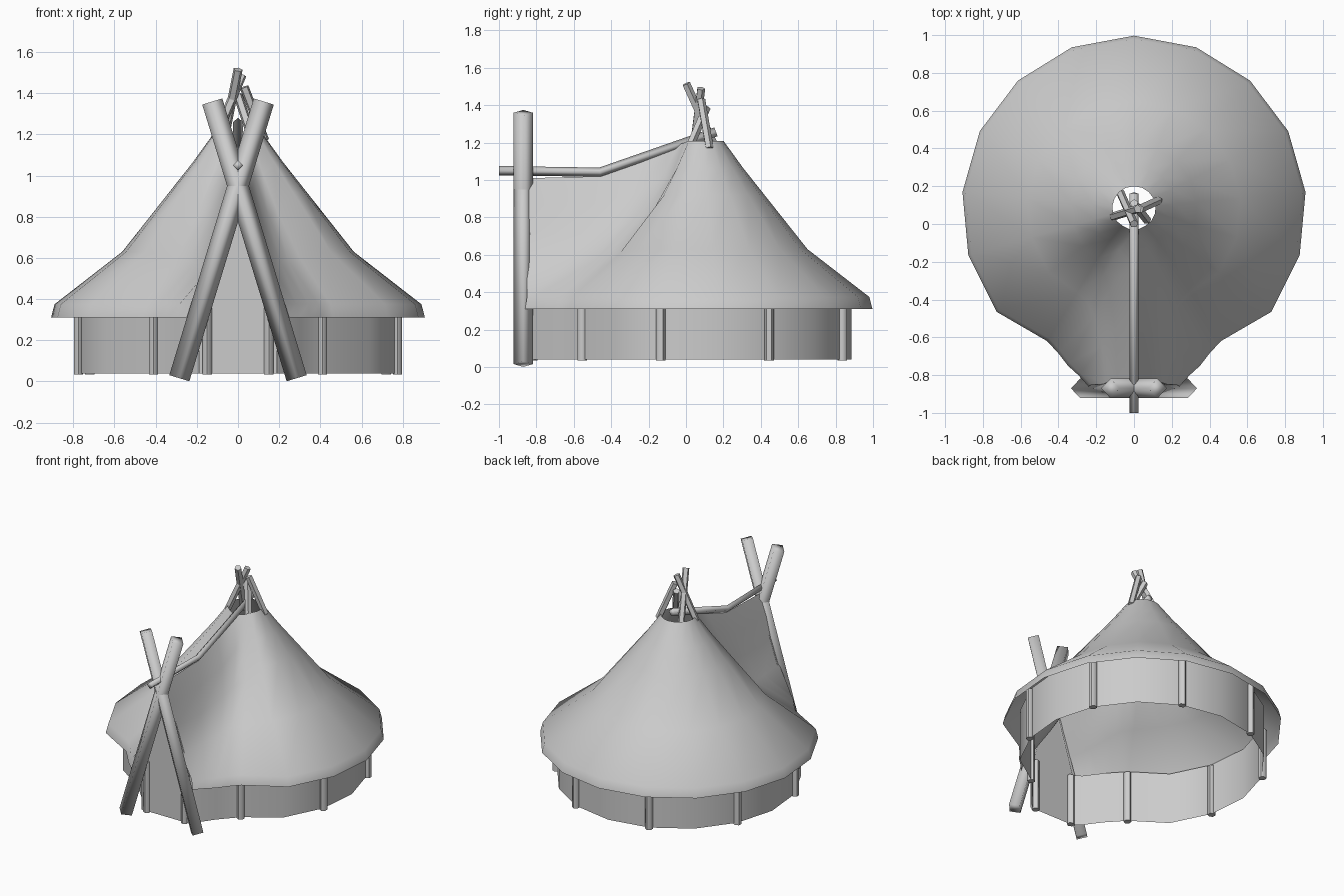
import bpy, bmesh
from math import sin, cos, pi, radians
from mathutils import Vector

if "Cube" in bpy.data.objects:
    bpy.data.objects.remove(bpy.data.objects["Cube"])

CY = 0.085
STEP = 2 * pi / 17


def finish(name, bm, angle=40):
    bmesh.ops.remove_doubles(bm, verts=bm.verts, dist=0.0005)
    bmesh.ops.recalc_face_normals(bm, faces=bm.faces)
    me = bpy.data.meshes.new(name)
    bm.to_mesh(me)
    bm.free()
    ob = bpy.data.objects.new(name, me)
    bpy.context.collection.objects.link(ob)
    bpy.ops.object.select_all(action='DESELECT')
    bpy.context.view_layer.objects.active = ob
    ob.select_set(True)
    bpy.ops.object.shade_smooth_by_angle(angle=radians(angle))
    return ob


def mirror_x(p):
    return (-p[0], p[1], p[2])


def sheet(name, cols, angle):
    # skin a grid of columns
    bm = bmesh.new()
    grid = [[bm.verts.new(p) for p in c] for c in cols]
    for a, b in zip(grid, grid[1:]):
        for i in range(len(a) - 1):
            bm.faces.new((a[i], b[i], b[i + 1], a[i + 1]))
    return finish(name, bm, angle)


def pole(name, pts, r, sides=6, turn=0.0, angle=60):
    pts = [Vector(p) for p in pts]
    bm = bmesh.new()
    rings = []
    for i, p in enumerate(pts):
        d = (pts[min(i + 1, len(pts) - 1)] - pts[max(i - 1, 0)]).normalized()
        ref = Vector((0, 1, 0)) if abs(d.y) < 0.8 else Vector((1, 0, 0))
        u = (ref - d * ref.dot(d)).normalized()
        v = d.cross(u)
        rings.append([bm.verts.new(p + (u * cos(turn + 2 * pi * k / sides)
                                        + v * sin(turn + 2 * pi * k / sides)) * r)
                      for k in range(sides)])
    for a, b in zip(rings, rings[1:]):
        for k in range(sides):
            bm.faces.new((a[k], a[(k + 1) % sides], b[(k + 1) % sides], b[k]))
    bm.faces.new(rings[0])
    bm.faces.new(rings[-1])
    return finish(name, bm, angle)


# cloth roof: cone at the back, drawn forward to a ridge over the door
profile = [(.115, 1.21), (.22, 1.065), (.335, .92), (.565, .63), (.895, .375), (.912, .31)]
half = [[(r * sin(k * STEP), CY + r * cos(k * STEP), z) for r, z in profile] for k in range(7)]
half += [
    [(.06, -.01, 1.2), (.12, -.08, 1.01), (.19, -.18, .83), (.30, -.36, .60), (.45, -.605, .375), (.46, -.62, .31)],
    [(0, -.04, 1.19), (.08, -.14, 1.0), (.15, -.26, .80), (.24, -.42, .59), (.39, -.67, .375), (.40, -.685, .31)],
    [(0, -.24, 1.10), (.07, -.28, .93), (.13, -.36, .76), (.21, -.49, .57), (.34, -.735, .375), (.35, -.75, .31)],
    [(0, -.46, 1.02), (.05, -.50, .87), (.10, -.56, .71), (.17, -.65, .54), (.285, -.79, .375), (.295, -.80, .31)],
    [(0, -.84, 1.01), (.05, -.845, .86), (.09, -.845, .71), (.145, -.85, .54), (.225, -.85, .375), (.24, -.86, .31)],
]
left = [[mirror_x(p) for p in c] for c in half[:0:-1]]
sheet("cloth_roof", left + half, 60)

# low wall under the eaves
ring = [(.80 * sin(k * STEP), CY + .80 * cos(k * STEP)) for k in range(7)]
ring += [(.41, -.55), (.30, -.67), (.22, -.78), (.17, -.82)]
ring = [(-x, y) for x, y in ring[:0:-1]] + ring
sheet("low_wall", [[(x, y, .04), (x, y, .41)] for x, y in ring], 60)

# closed door cloth behind the crossed poles
bm = bmesh.new()
bm.faces.new([bm.verts.new((x, -.825, z)) for x, z in
              [(-.19, .04), (.19, .04), (.19, .42), (0, .99), (-.19, .42)]])
finish("door_cloth", bm)

# wall posts, placed at every second wall corner, plus door posts
spots = [(.805 * sin(k * STEP), CY + .805 * cos(k * STEP)) for k in (1, 3, 5)]
spots += [(.41, -.555), (.15, -.82)]
for i, (x, y) in enumerate(spots):
    for s, side in ((1, "right"), (-1, "left")):
        pole(f"wall_post_{side}_{i}", [(s * x, y, .035), (s * x, y, .40)], .026)

# crossed front poles
for s, side in ((1, "right"), (-1, "left")):
    pole(f"front_pole_{side}", [(s * .285, -.87, .016), (-s * .125, -.87, 1.36)], .051, 4, 0, 95)

# ridge pole with a bend
pole("ridge_pole", [(0, -1, 1.05), (0, -.46, 1.042), (0, .16, 1.258)], .025, 4, 0, 95)

# bundle of pole tips at the peak
tips = [((-.075, .17, 1.14), (0, 0, 1.515)),
        ((-.11, .04, 1.18), (.02, .08, 1.49)),
        ((.07, .02, 1.18), (.0, .11, 1.39)),
        ((.13, .125, 1.17), (.03, .08, 1.43))]
for i, t in enumerate(tips):
    pole(f"peak_pole_{i}", t, .023, 5)
